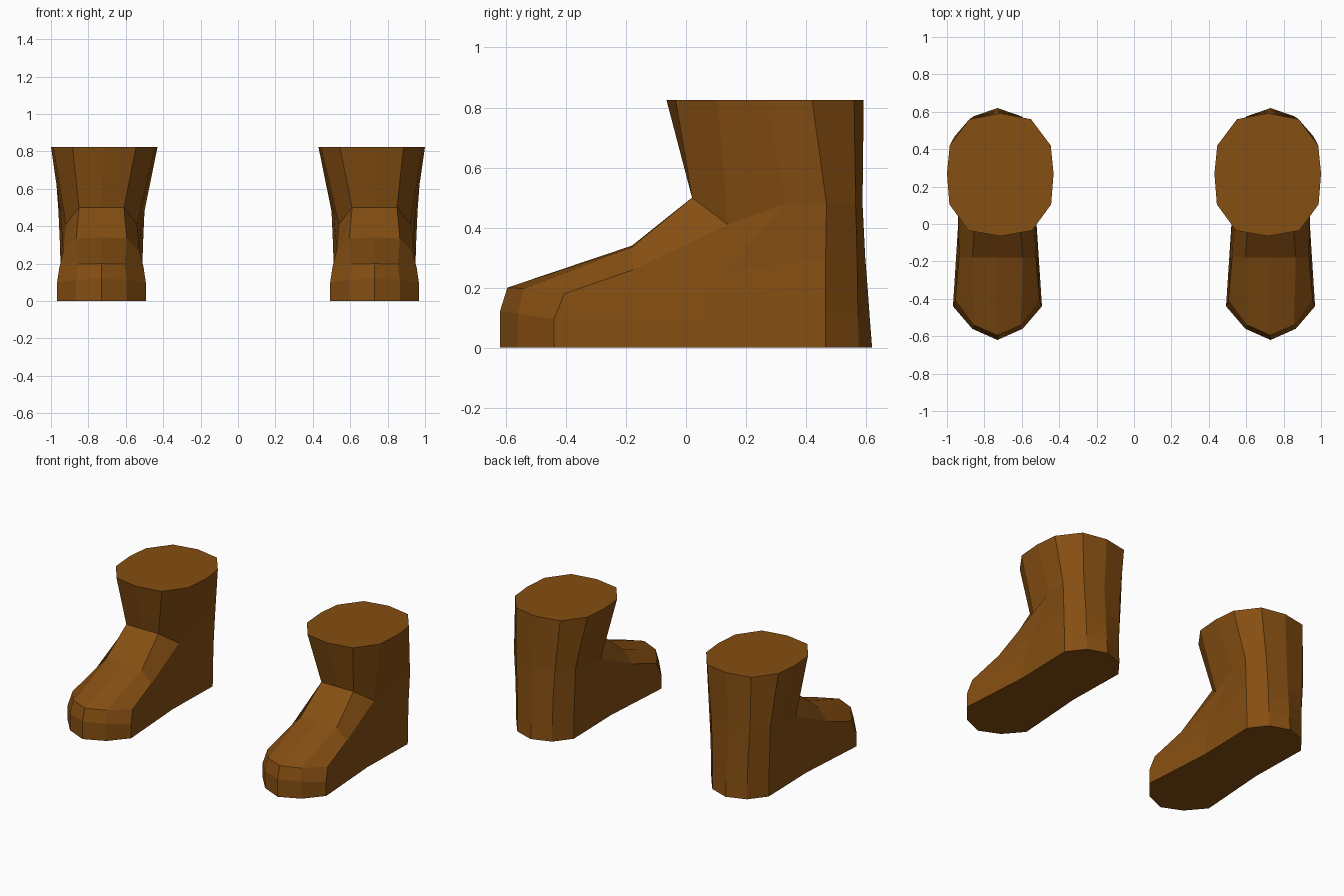
import bpy, bmesh

leather = bpy.data.materials.new("brown leather")
leather.diffuse_color = (0.235, 0.077, 0.006, 1)

# Half-outline columns from toe to heel; each climbs from sole to rim as
# (half width, y, z)
COLUMNS = [
    # toe and instep centre
    [(0, -.62, 0), (0, -.62, .12), (0, -.595, .20), (0, -.18, .34), (0, .02, .50), (0, -.065, .825)],
    # toe shoulder
    [(.135, -.56, 0), (.135, -.56, .115), (.125, -.54, .197), (.135, -.18, .335), (.12, .02, .50), (.17, -.035, .825)],
    # ball of the foot
    [(.238, -.44, 0), (.238, -.44, .095), (.225, -.405, .18), (.205, -.175, .26), (.19, .14, .41), (.272, .105, .825)],
    # arch
    [(.205, .05, 0), (.205, .06, .09), (.205, .08, .18), (.20, .13, .25), (.22, .33, .48), (.285, .27, .825)],
    # heel side
    [(.215, .465, 0), (.217, .465, .10), (.219, .465, .20), (.222, .465, .30), (.23, .468, .48), (.27, .42, .825)],
    # heel corner
    [(.13, .575, 0), (.13, .573, .10), (.132, .571, .20), (.135, .57, .30), (.145, .565, .48), (.165, .56, .825)],
    # heel back
    [(0, .62, 0), (0, .612, .10), (0, .605, .20), (0, .597, .30), (0, .588, .48), (0, .592, .825)],
]
RINGS = len(COLUMNS[0])


def build_boot(name, side):
    bm = bmesh.new()
    # full loop: outer half toe to heel, then inner half back to the toe
    loop = [(c, 1) for c in COLUMNS] + [(c, -1) for c in COLUMNS[-2:0:-1]]
    rings = []
    for r in range(RINGS):
        cx = .715 if r == RINGS - 1 else .73
        rings.append([bm.verts.new((side * (cx + s * c[r][0]), c[r][1], c[r][2]))
                      for c, s in loop])
    n = len(loop)
    for low, high in zip(rings, rings[1:]):
        for i in range(n):
            j = (i + 1) % n
            bm.faces.new((low[i], low[j], high[j], high[i]))
    # sole and closed top
    bm.faces.new(rings[0])
    bm.faces.new(rings[-1])
    bmesh.ops.recalc_face_normals(bm, faces=bm.faces)
    mesh = bpy.data.meshes.new(name)
    bm.to_mesh(mesh)
    bm.free()
    mesh.materials.append(leather)
    bpy.context.collection.objects.link(bpy.data.objects.new(name, mesh))


build_boot("right_boot", 1)
build_boot("left_boot", -1)
